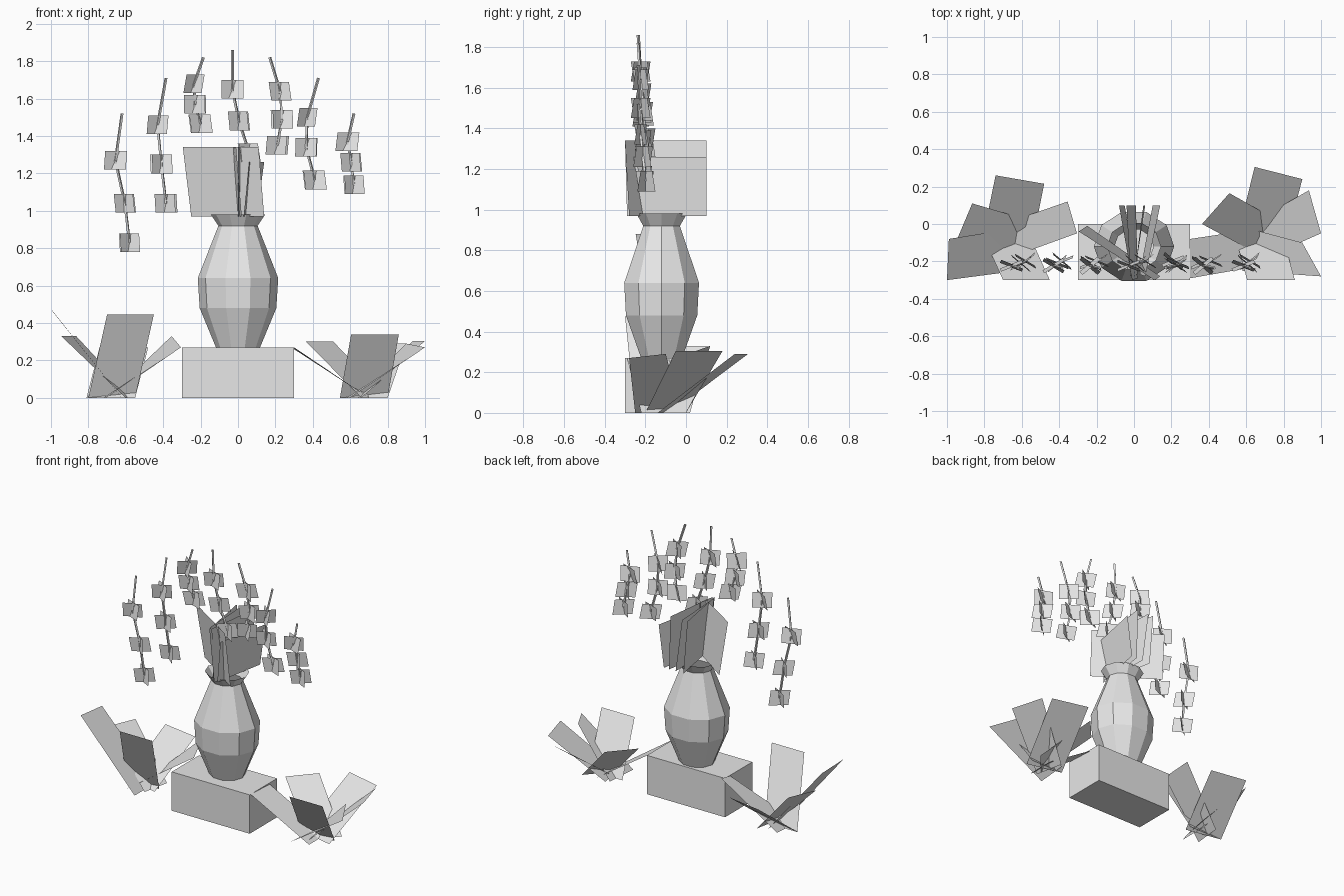
import bpy, bmesh, math
from mathutils import Vector, Matrix

grey = bpy.data.materials.new("light_grey")
grey.diffuse_color = (0.8, 0.8, 0.8, 1)


def finish(name, bm, recalc=False):
    if recalc:
        bmesh.ops.recalc_face_normals(bm, faces=bm.faces[:])
    me = bpy.data.meshes.new(name)
    bm.to_mesh(me)
    bm.free()
    me.materials.append(grey)
    ob = bpy.data.objects.new(name, me)
    bpy.context.collection.objects.link(ob)
    return ob


def quad(bm, *pts):
    return bm.faces.new([bm.verts.new(p) for p in pts])


def leaf(bm, base, tip, z0=0.0):
    # base: two (x, y) corners; tip: two (x, y, z) corners
    (a, b), (c, d) = base, tip
    quad(bm, (*a, z0), (*b, z0), d, c)


# plinth
bm = bmesh.new()
bmesh.ops.create_cube(bm, size=1, matrix=Matrix.Translation((0, -0.15, 0.135))
                      @ Matrix.Diagonal((0.6, 0.3, 0.27, 1)))
finish("plinth", bm)

# vase: lathe profile (radius, z) with an oval section
N = 10
profile = [(0.118, 0.27), (0.205, 0.48), (0.215, 0.64), (0.105, 0.92), (0.145, 0.98)]
bm = bmesh.new()
rings = [[bm.verts.new((r * math.cos(2 * math.pi * i / N),
                        -0.12 + 0.9 * r * math.sin(2 * math.pi * i / N), z))
          for i in range(N)] for r, z in profile]
for lo, hi in zip(rings, rings[1:]):
    for i in range(N):
        j = (i + 1) % N
        bm.faces.new((lo[i], lo[j], hi[j], hi[i]))
bm.faces.new(rings[0][::-1])
finish("vase", bm)

# upright leaf blades in the vase mouth
bm = bmesh.new()
blades = [  # bottom edge, top edge, top height
    ((-0.25, -0.01), (0.14, -0.28), (-0.295, -0.04), (0.11, -0.30), 1.34),
    ((-0.05, 0.10), (0.02, -0.29), (-0.08, 0.10), (-0.01, -0.30), 1.34),
    ((0.01, 0.10), (0.02, -0.27), (-0.04, 0.10), (-0.02, -0.28), 1.34),
    ((0.06, 0.10), (0.00, -0.27), (0.05, 0.10), (0.00, -0.29), 1.34),
    ((0.10, 0.10), (0.03, -0.27), (0.14, 0.10), (0.06, -0.28), 1.26),
]
for a, b, c, d, z in blades:
    quad(bm, (*a, 0.97), (*b, 0.97), (*d, z), (*c, z))
finish("vase_leaves", bm)

# hanging blossom stems: top point, then three blossom centres (x, z)
sprays = [
    [(-0.62, 1.52), (-0.655, 1.27), (-0.605, 1.04), (-0.58, 0.83)],
    [(-0.385, 1.71), (-0.43, 1.46), (-0.41, 1.25), (-0.385, 1.04)],
    [(-0.185, 1.82), (-0.235, 1.68), (-0.23, 1.57), (-0.20, 1.465)],
    [(-0.03, 1.86), (-0.03, 1.65), (0.005, 1.48), (0.06, 1.31)],
    [(0.17, 1.82), (0.225, 1.64), (0.235, 1.49), (0.21, 1.35)],
    [(0.43, 1.71), (0.37, 1.50), (0.365, 1.34), (0.41, 1.165)],
    [(0.62, 1.52), (0.585, 1.37), (0.605, 1.26), (0.62, 1.14)],
]


def rod(bm, p, q, r=0.008):
    d = q - p
    rot = d.to_track_quat('Z', 'Y').to_matrix().to_4x4()
    bmesh.ops.create_cone(bm, cap_ends=True, segments=4, radius1=r, radius2=r,
                          depth=d.length,
                          matrix=Matrix.Translation((p + q) / 2) @ rot)


stems, petals = bmesh.new(), bmesh.new()
for s, spray in enumerate(sprays):
    pts = [Vector((x, -0.235 + 0.012 * k, z)) for k, (x, z) in enumerate(spray)]
    for p, q in zip(pts, pts[1:]):
        rod(stems, p, q)
    for k, c in enumerate(pts[1:]):
        lean = pts[k] - pts[k + 1]
        skew = 0.025 * lean.x / lean.length
        # two crossed petals, turned a little differently each time
        for yaw in (22 + 9 * ((s + k) % 3), -22 - 9 * ((s + 2 * k) % 3)):
            a = math.radians(yaw)
            w = Vector((math.cos(a), math.sin(a), 0)) * 0.063
            h = Vector((skew, -0.008 if yaw > 0 else 0.008, 0.05))
            quad(petals, c - w - h, c + w - h, c + w + h, c - w + h)
finish("blossom_stems", stems, True)
finish("blossoms", petals)

# ground plants: broad leaves (base corners), (tip corners)
left = [
    (((-0.81, -0.08), (-0.55, -0.13)), ((-0.74, 0.26, 0.27), (-0.48, 0.215, 0.27))),
    (((-0.60, -0.17), (-0.56, 0.02)), ((-0.945, -0.08, 0.33), (-0.865, 0.11, 0.33))),
    (((-0.62, -0.25), (-0.62, -0.02)), ((-1.0, -0.30, 0.475), (-0.99, -0.08, 0.46))),
    (((-0.70, 0.0), (-0.72, -0.2)), ((-0.355, 0.12, 0.33), (-0.305, -0.05, 0.27))),
    (((-0.80, -0.08), (-0.55, -0.08)), ((-0.70, -0.30, 0.445), (-0.45, -0.30, 0.445))),
]
right = [
    (((0.55, -0.08), (0.80, -0.14)), ((0.645, 0.305, 0.29), (0.90, 0.24, 0.29))),
    (((0.66, -0.16), (0.80, 0.0)), ((0.364, 0.0, 0.30), (0.51, 0.165, 0.30))),
    (((0.70, -0.22), (0.70, -0.02)), ((0.30, -0.29, 0.27), (0.30, -0.08, 0.26))),
    (((0.62, 0.0), (0.66, -0.2)), ((0.935, 0.18, 0.305), (1.0, -0.05, 0.305))),
    (((0.60, -0.02), (0.58, -0.25)), ((0.90, -0.10, 0.29), (1.0, -0.28, 0.27))),
    (((0.545, -0.08), (0.80, -0.08)), ((0.605, -0.30, 0.34), (0.86, -0.30, 0.34))),
]
for name, leaves in (("left_plant", left), ("right_plant", right)):
    bm = bmesh.new()
    for base, tip in leaves:
        leaf(bm, base, tip)
    finish(name, bm)
